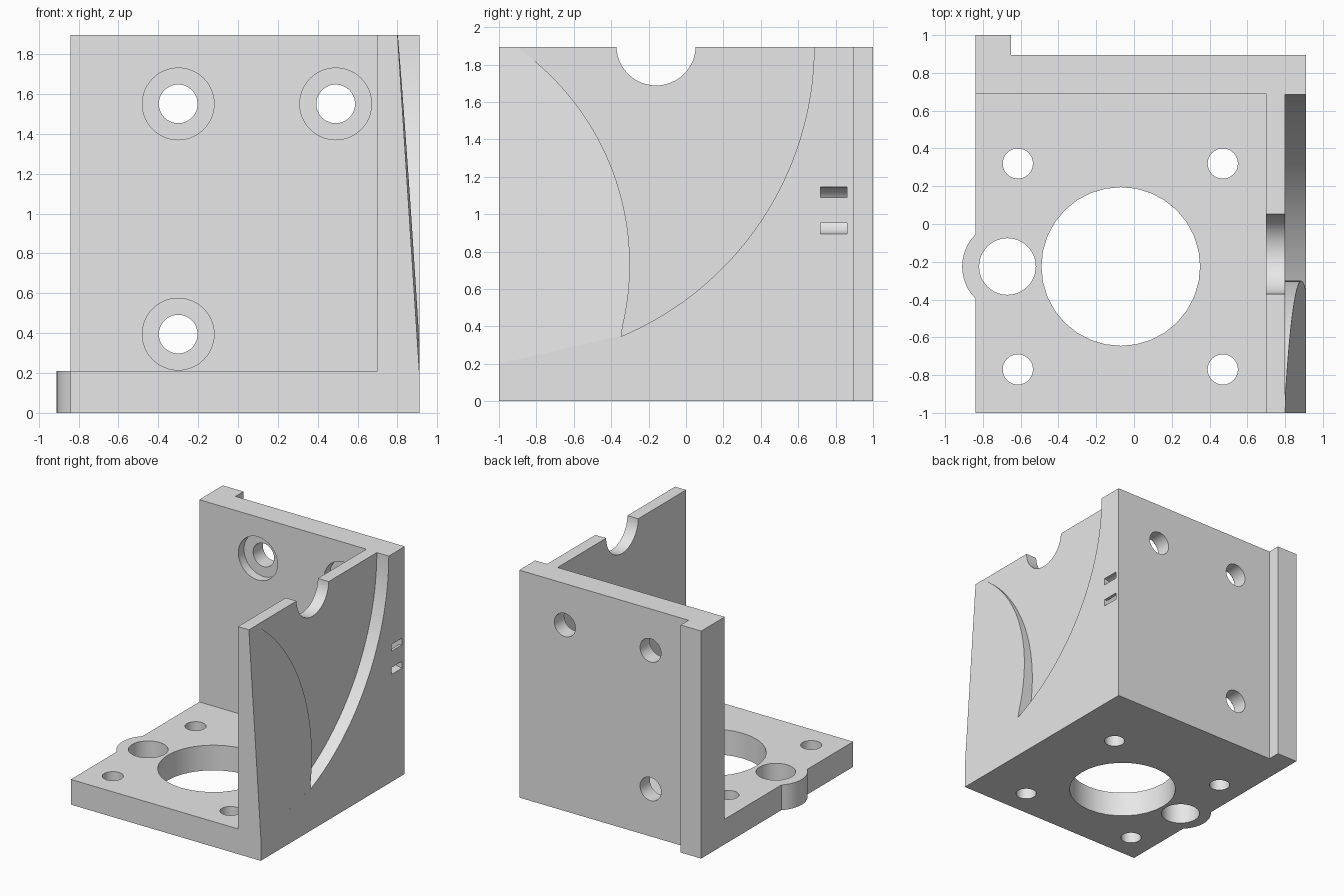
import bpy, bmesh, math

if "Cube" in bpy.data.objects:
    bpy.data.objects.remove(bpy.data.objects["Cube"])

grey = bpy.data.materials.new("light_grey")
grey.diffuse_color = (0.8, 0.8, 0.8, 1)
grey.use_nodes = True
grey.node_tree.nodes["Principled BSDF"].inputs["Base Color"].default_value = grey.diffuse_color


def prism(name, axis, pts, a, b):
    """Extrude a 2D outline along an axis; a and b are numbers or functions of the point."""
    def place(p, d):
        d = d(*p) if callable(d) else d
        return {"x": (d, p[0], p[1]), "y": (p[0], d, p[1]), "z": (p[0], p[1], d)}[axis]
    bm = bmesh.new()
    lo = [bm.verts.new(place(p, a)) for p in pts]
    hi = [bm.verts.new(place(p, b)) for p in pts]
    bm.faces.new(lo)
    bm.faces.new(hi)
    n = len(pts)
    for i in range(n):
        j = (i + 1) % n
        bm.faces.new((lo[i], lo[j], hi[j], hi[i]))
    bmesh.ops.recalc_face_normals(bm, faces=bm.faces)
    me = bpy.data.meshes.new(name)
    bm.to_mesh(me)
    bm.free()
    me.materials.append(grey)
    ob = bpy.data.objects.new(name, me)
    bpy.context.collection.objects.link(ob)
    return ob


def box(name, x0, x1, y0, y1, z0, z1):
    return prism(name, "z", [(x0, y0), (x1, y0), (x1, y1), (x0, y1)], z0, z1)


def arc(u, v, r, start, end, n):
    """Points on an arc, angles in radians."""
    return [(u + r * math.cos(start + (end - start) * i / n),
             v + r * math.sin(start + (end - start) * i / n)) for i in range(n + 1)]


def cylinder(name, axis, u, v, r, a, b, n=48):
    return prism(name, axis, arc(u, v, r, 0, math.tau, n)[:-1], a, b)


def combine(tool, op="DIFFERENCE"):
    """Merge a tool into the bracket or cut it away, then remove the tool."""
    tool.hide_render = True
    mod = bracket.modifiers.new("bool", "BOOLEAN")
    mod.operation, mod.solver, mod.object = op, "EXACT", tool
    bpy.context.view_layer.objects.active = bracket
    bpy.ops.object.modifier_apply(modifier=mod.name)
    bpy.data.objects.remove(tool)


# Body: block with rear rail and side boss, hollowed into floor, back and side wall
bracket = box("bracket", -0.84, 0.91, -1, 0.895, 0, 1.895)
combine(box("rear_rail", -0.84, -0.65, 0.8, 1, 0, 1.895), "UNION")
combine(cylinder("side_boss", "z", -0.67, -0.225, 0.24, 0, 0.5), "UNION")
combine(box("inner_space", -1.2, 0.70, -1.2, 0.69, 0.21, 2.2))

# Floor holes: centre bore, boss hole, four screw holes
combine(cylinder("centre_bore", "z", -0.07, -0.225, 0.42, -0.1, 0.4, 32))
combine(cylinder("boss_hole", "z", -0.67, -0.225, 0.15, -0.1, 0.4))
for x in (-0.615, 0.47):
    for y in (-0.77, 0.32):
        combine(cylinder("floor_hole", "z", x, y, 0.08, -0.1, 0.4, 32))

# Back wall holes with counterbores on the inside
for x, z in ((-0.3, 1.55), (0.49, 1.55), (-0.3, 0.395)):
    combine(cylinder("back_hole", "y", x, z, 0.097, 0.5, 1.1))
    combine(cylinder("counterbore", "y", x, z, 0.18, 0.5, 0.765))

# Side wall: recessed pocket between two arcs
tip_y, tip_z = -0.348, 0.35
outer_r, inner_r = 1.685, 1.42
sweep = arc(-1, 1.9, outer_r, math.atan2(tip_z - 1.9, tip_y + 1), 0, 40)
curl = arc(-1.72, 0.73, inner_r, math.asin(1.18 / inner_r),
           math.asin((tip_z - 0.73) / inner_r), 32)
combine(prism("pocket", "x", sweep + [(0.685, 2.1), (curl[0][0], 2.1)] + curl[:-1], 0.80, 1.1))


# Side wall: front part leaning inwards towards the top
def lean(y, z):
    return 0.91 - 0.0647 * (z - 0.2 - 0.227 * (y + 1))


combine(prism("leaning_cut", "x",
              [(-1.1, 0.1773), (tip_y, tip_z), (-0.2, 0.7), (-0.2, 2.1), (-1.1, 2.1)], lean, 1.1))

# Half-round notch in the top of the side wall
combine(cylinder("top_notch", "x", -0.16, 1.9, 0.212, 0.6, 1.1))

# Curved tie channel joining two slots
ring = (arc(0.91, 1.02, 0.125, math.pi * 0.45, math.pi * 1.55, 24)
        + arc(0.91, 1.02, 0.068, math.pi * 1.55, math.pi * 0.45, 24))
combine(prism("tie_channel", "y", ring, 0.72, 0.86))

# Smooth bores, crisp edges
bpy.ops.object.select_all(action="DESELECT")
bracket.select_set(True)
bpy.context.view_layer.objects.active = bracket
bpy.ops.object.shade_smooth_by_angle(angle=math.radians(25))
